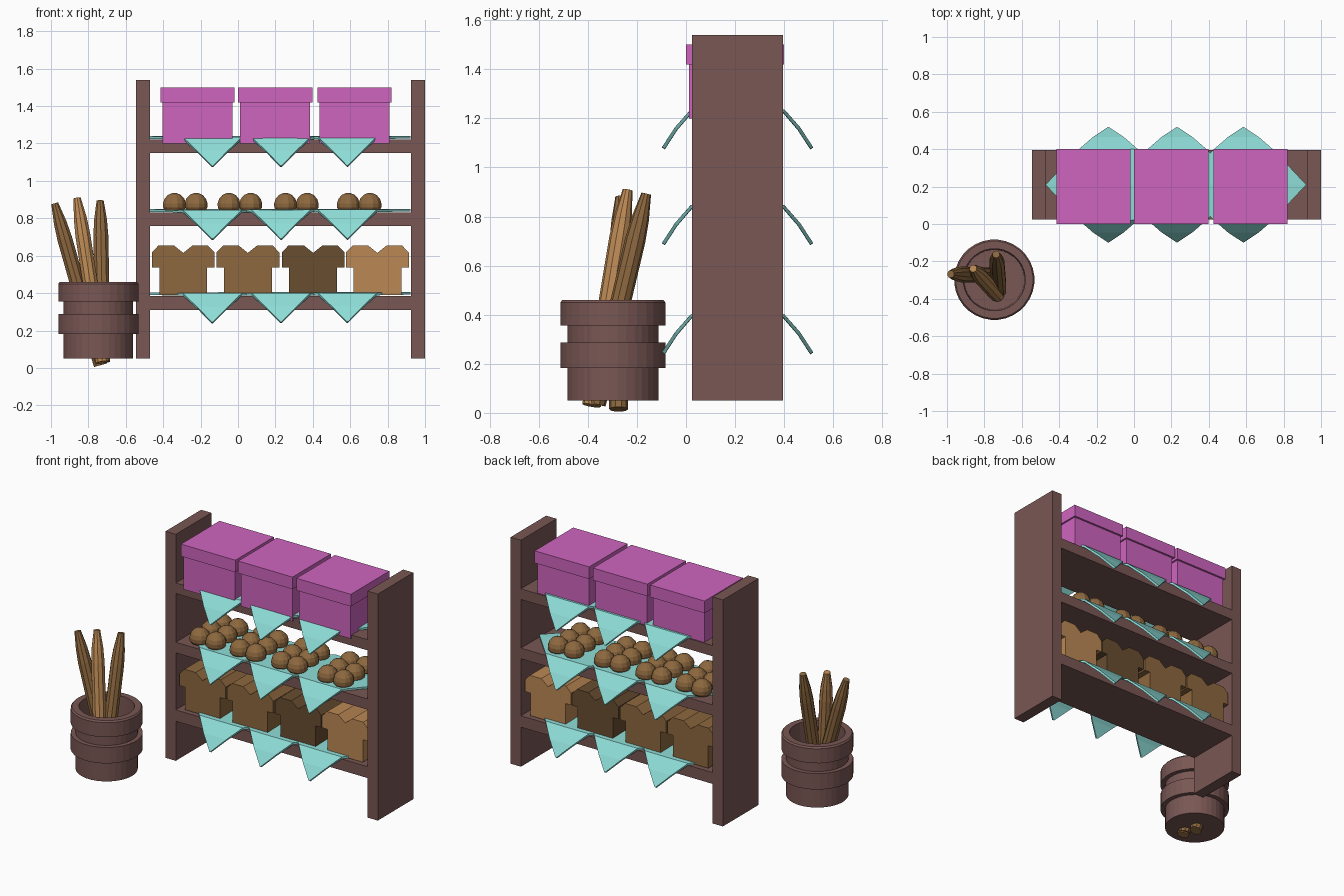
import bpy, bmesh
from math import cos, sin, pi
from mathutils import Vector

if "Cube" in bpy.data.objects:
    bpy.data.objects.remove(bpy.data.objects["Cube"])


def material(name, rgb):
    m = bpy.data.materials.new(name)
    m.diffuse_color = (*rgb, 1)
    m.use_nodes = True
    m.node_tree.nodes["Principled BSDF"].inputs["Base Color"].default_value = m.diffuse_color
    return m


WOOD = material("dark_wood", (0.19, 0.095, 0.088))
CLOTH = material("teal_cloth", (0.27, 0.72, 0.68))
PINK = material("pink_box", (0.62, 0.13, 0.52))
CRUST = material("brown_crust", (0.27, 0.14, 0.05))
DARK = material("dark_crust", (0.14, 0.075, 0.03))
LIGHT = material("light_crust", (0.5, 0.25, 0.09))


def make(name, verts, faces, mat):
    me = bpy.data.meshes.new(name)
    me.from_pydata(verts, [], faces)
    bm = bmesh.new()
    bm.from_mesh(me)
    bmesh.ops.recalc_face_normals(bm, faces=bm.faces)
    bm.to_mesh(me)
    bm.free()
    me.materials.append(mat)
    ob = bpy.data.objects.new(name, me)
    bpy.context.collection.objects.link(ob)
    return ob


def prism(name, outline, y0, y1, mat):
    """Extrude an x-z outline along y."""
    n = len(outline)
    verts = [(x, y, z) for y in (y0, y1) for x, z in outline]
    faces = [tuple(range(n)), tuple(range(n, 2 * n))]
    faces += [(i, (i + 1) % n, n + (i + 1) % n, n + i) for i in range(n)]
    return make(name, verts, faces, mat)


def box(name, x0, x1, y0, y1, z0, z1, mat):
    return prism(name, [(x0, z0), (x1, z0), (x1, z1), (x0, z1)], y0, y1, mat)


def lathe(name, profile, base, axis, sides, mat):
    """Spin (radius, height) points round an axis and cap both ends."""
    rot = Vector((0, 0, 1)).rotation_difference(Vector(axis))
    verts = []
    for r, h in profile:
        for k in range(sides):
            a = 2 * pi * (k + 0.5) / sides
            verts.append(Vector(base) + rot @ Vector((r * cos(a), r * sin(a), h)))
    n = len(profile)
    faces = [(i * sides + k, i * sides + (k + 1) % sides,
              (i + 1) * sides + (k + 1) % sides, (i + 1) * sides + k)
             for i in range(n - 1) for k in range(sides)]
    faces += [tuple(range(sides)), tuple(range((n - 1) * sides, n * sides))]
    return make(name, verts, faces, mat)


# Rack: two side panels and three shelves
box("left_panel", -0.545, -0.47, 0.025, 0.395, 0.05, 1.54, WOOD)
box("right_panel", 0.925, 1.0, 0.025, 0.395, 0.05, 1.54, WOOD)
SHELVES = [("lower", 0.31, 0.385), ("middle", 0.76, 0.83), ("upper", 1.15, 1.22)]
for label, z0, z1 in SHELVES:
    box(label + "_shelf", -0.47, 0.925, 0.025, 0.395, z0, z1, WOOD)

# Cloths: diamonds laid on each shelf with drooping front and back corners
ROWS = [(0.302, -0.155, 0.003), (0.25, -0.075, 0.082), (0.188, -0.004, 0.158), (0, 0.0, 0.336)]
for label, z0, z1 in SHELVES:
    for j, cx in enumerate((-0.137, 0.23, 0.585)):
        rows = [(-s, d, w) for s, d, w in ROWS] + ROWS[-2::-1]
        verts = [(cx + f * w, 0.21 + s, z1 + 0.012 + 0.001 * j + d)
                 for s, d, w in rows for f in (-1, 0, 1)]
        faces = [(3 * i + c, 3 * i + c + 1, 3 * i + c + 4, 3 * i + c + 3)
                 for i in range(6) for c in (0, 1)]
        ob = make(f"{label}_cloth_{j + 1}", verts, faces, CLOTH)
        mod = ob.modifiers.new("thickness", "SOLIDIFY")
        mod.thickness = 0.014
        mod.offset = 0

# Lidded boxes on the upper shelf
for j, cx in enumerate((-0.217, 0.199, 0.623)):
    box(f"box_body_{j + 1}", cx - 0.187, cx + 0.187, 0.013, 0.387, 1.2, 1.42, PINK)
    box(f"box_lid_{j + 1}", cx - 0.198, cx + 0.198, 0.0, 0.4, 1.42, 1.5, PINK)

# Round buns on the middle shelf, in groups of six
BUN = [(0.052, 0), (0.062, 0.015), (0.063, 0.038), (0.055, 0.062),
       (0.036, 0.083), (0.012, 0.093)]
for g, gx in enumerate((-0.282, 0.01, 0.312, 0.648)):
    for c, dx in enumerate((-0.058, 0.058)):
        for r, y in enumerate((0.09, 0.205, 0.32)):
            lathe(f"bun_{g + 1}_{2 * r + c + 1}", BUN, (gx + dx, y, 0.842),
                  (0, 0, 1), 12, CRUST)

# Loaves on the lower shelf: wide split top over a narrower base
HALF = [(0.128, 0.39), (0.128, 0.538), (0.168, 0.538), (0.168, 0.617),
        (0.132, 0.655), (0.05, 0.655)]
for j, (cx, mat) in enumerate(((-0.293, CRUST), (0.053, CRUST),
                               (0.402, DARK), (0.745, LIGHT))):
    outline = [(cx + x, z) for x, z in HALF] + [(cx, 0.615)]
    outline += [(cx - x, z) for x, z in reversed(HALF)]
    prism(f"loaf_{j + 1}", outline, 0.05, 0.37, mat)

# Banded basket, hollow with a floor
BASKET = [(0.186, 0.05), (0.186, 0.182), (0.215, 0.182), (0.215, 0.287),
          (0.186, 0.287), (0.186, 0.355), (0.215, 0.355), (0.215, 0.45),
          (0.207, 0.46), (0.166, 0.46), (0.16, 0.08)]
basket = lathe("basket", BASKET, (-0.747, -0.298, 0), (0, 0, 1), 32, WOOD)

# Long sticks of bread standing in the basket
for j, (foot, tip, mat) in enumerate((
        ((-0.735, -0.275, 0.015), (-0.98, -0.268, 0.88), CRUST),
        ((-0.725, -0.385, 0.03), (-0.86, -0.238, 0.908), LIGHT),
        ((-0.72, -0.365, 0.035), (-0.737, -0.162, 0.893), CRUST))):
    axis = Vector(tip) - Vector(foot)
    L = axis.length
    prof = [(0.038, 0), (0.042, 0.2 * L), (0.042, 0.78 * L),
            (0.036, 0.88 * L), (0.02, L)]
    lathe(f"bread_stick_{j + 1}", prof, foot, axis, 10, mat)
